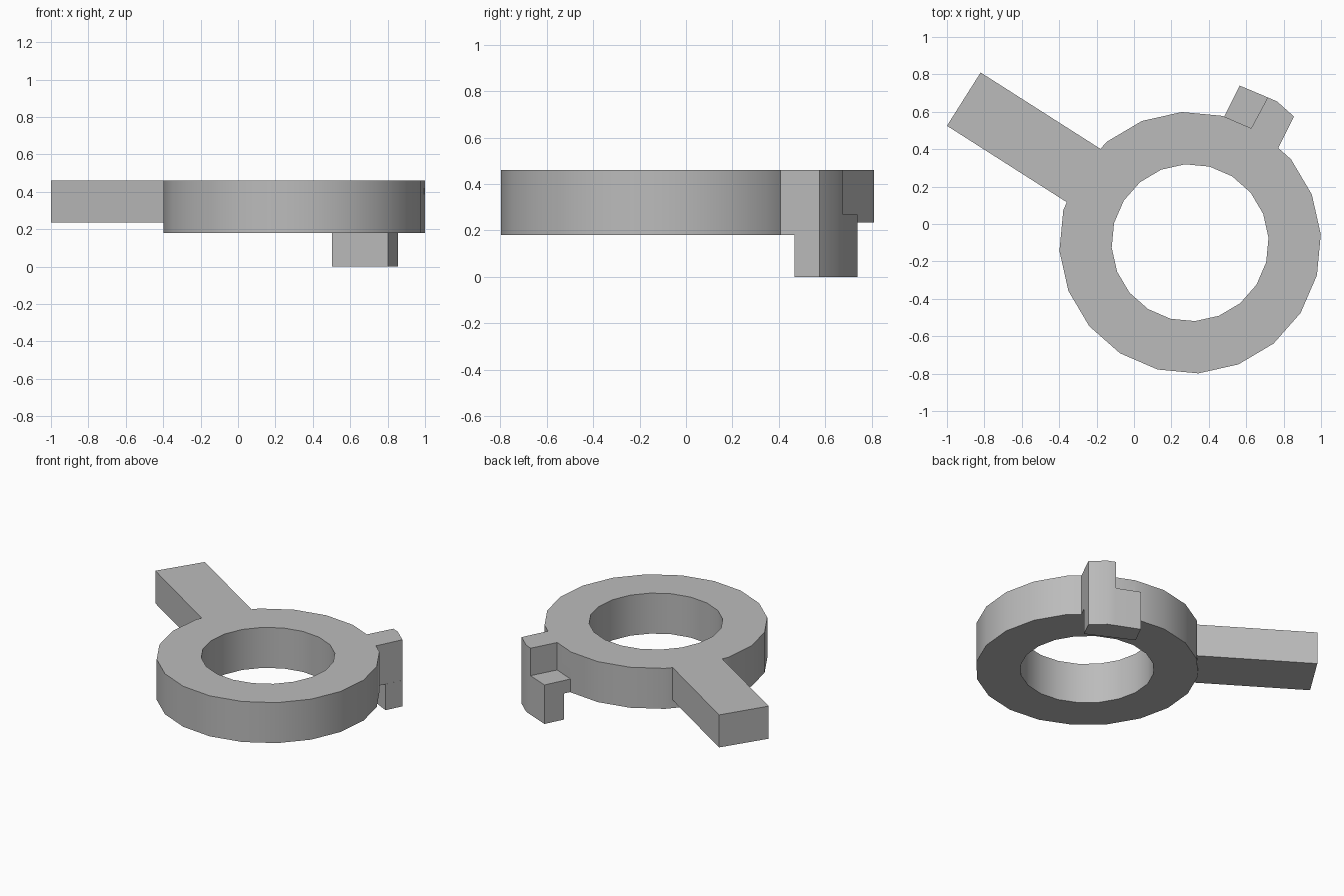
import bpy
import bmesh
from math import cos, sin, radians

cube = bpy.data.objects.get("Cube")
if cube:
    bpy.data.objects.remove(cube, do_unlink=True)

GREY = (0.5, 0.5, 0.5, 1)
mat = bpy.data.materials.new("plain grey")
mat.use_nodes = True
mat.diffuse_color = GREY
mat.node_tree.nodes["Principled BSDF"].inputs["Base Color"].default_value = GREY

CX, CY, SIDES = 0.30, -0.10, 20
RING_BOTTOM, TOP = 0.18, 0.46


def add_object(name, bm):
    bmesh.ops.recalc_face_normals(bm, faces=bm.faces)
    mesh = bpy.data.meshes.new(name)
    bm.to_mesh(mesh)
    bm.free()
    mesh.materials.append(mat)
    obj = bpy.data.objects.new(name, mesh)
    bpy.context.collection.objects.link(obj)
    return obj


def prism(name, outline, z0, z1):
    """Extrude a plan outline between two heights."""
    bm = bmesh.new()
    face = bm.faces.new([bm.verts.new((x, y, z0)) for x, y in outline])
    top = bmesh.ops.extrude_face_region(bm, geom=[face])["geom"]
    bmesh.ops.translate(bm, vec=(0, 0, z1 - z0),
                        verts=[v for v in top if isinstance(v, bmesh.types.BMVert)])
    return add_object(name, bm)


def make_ring():
    """Square-section ring, swept round the centre."""
    bm = bmesh.new()
    section = [(0.42, RING_BOTTOM), (0.70, RING_BOTTOM), (0.70, TOP), (0.42, TOP)]
    loops = []
    for i in range(SIDES):
        a = radians(3.6 + i * 360 / SIDES)
        loops.append([bm.verts.new((CX + r * cos(a), CY + r * sin(a), z))
                      for r, z in section])
    for i in range(SIDES):
        p, q = loops[i], loops[(i + 1) % SIDES]
        for j in range(4):
            k = (j + 1) % 4
            bm.faces.new((p[j], q[j], q[k], p[k]))
    return add_object("ring_body", bm)


ring = make_ring()

# Straight handle, running a little way into the ring
handle = prism("handle", [(-1.0, 0.525), (-0.82, 0.81), (-0.10, 0.351), (-0.28, 0.066)],
               0.235, TOP)

# Tab: tall post with a rounded outer corner, and a foot hooked beside it
post = prism("tab_post", [(0.58, 0.425), (0.72, 0.305), (0.855, 0.575),
                          (0.765, 0.655), (0.715, 0.677)], RING_BOTTOM, TOP)
foot = prism("tab_foot", [(0.502, 0.614), (0.802, 0.467), (0.855, 0.575),
                          (0.765, 0.655), (0.715, 0.677), (0.565, 0.74)], 0, RING_BOTTOM)
step = prism("tab_step", [(0.44, 0.49), (0.58, 0.425), (0.715, 0.677), (0.565, 0.74)],
             RING_BOTTOM, 0.27)

# Weld the parts into one solid
for part in (handle, post, step, foot):
    mod = ring.modifiers.new("join " + part.name, "BOOLEAN")
    mod.operation = "UNION"
    mod.solver = "EXACT"
    mod.object = part
bpy.context.view_layer.update()
solid = bpy.data.meshes.new_from_object(
    ring.evaluated_get(bpy.context.evaluated_depsgraph_get()))
ring.modifiers.clear()
ring.data = solid
for part in (handle, post, step, foot):
    bpy.data.objects.remove(part, do_unlink=True)

bpy.ops.object.select_all(action="DESELECT")
ring.select_set(True)
bpy.context.view_layer.objects.active = ring
bpy.ops.object.shade_smooth_by_angle(angle=radians(30))
